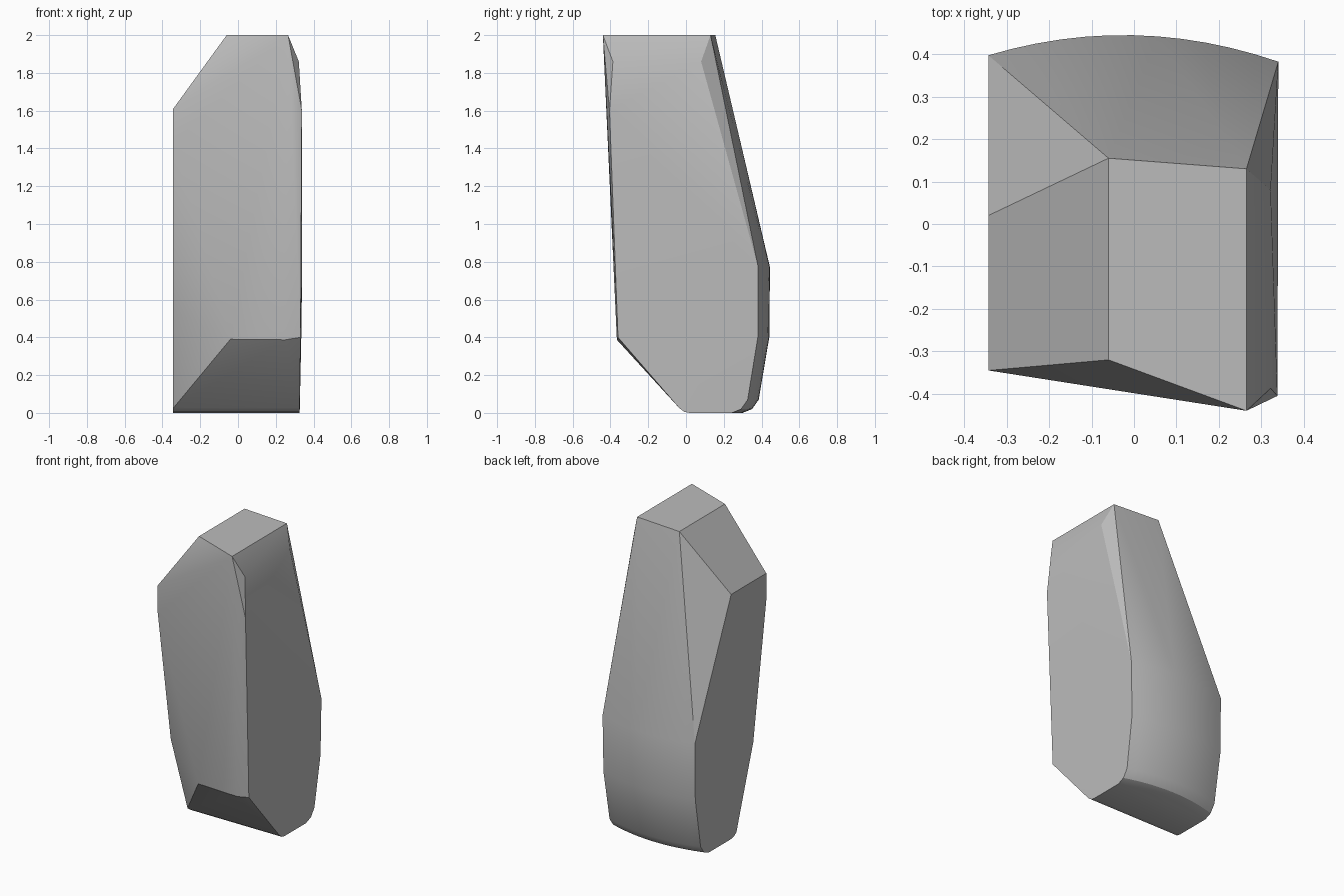
import bpy
import bmesh
import math

cube = bpy.data.objects.get("Cube")
if cube:
    bpy.data.objects.remove(cube, do_unlink=True)

# Plain stone grey
grey = bpy.data.materials.new("stone_grey")
grey.use_nodes = True
colour = (0.5, 0.5, 0.5, 1)
grey.diffuse_color = colour
grey.node_tree.nodes["Principled BSDF"].inputs["Base Color"].default_value = colour

LEFT, RIGHT = -0.343, 0.34

# Flat crown and its sloping shoulders
crown = [(-0.06, -0.32, 2), (0.265, -0.44, 2), (0.265, 0.13, 2), (-0.06, 0.155, 2)]
shoulders = [(LEFT, -0.345, 1.61), (LEFT, 0.02, 1.61),
             (0.322, -0.387, 1.86), (0.322, 0.08, 1.86), (0.338, -0.405, 1.6)]

# Front edges and the undercut slope at the foot
front = [(LEFT, -0.345, 1.43), (LEFT, -0.21, 0.55),
         (-0.04, -0.357, 0.39), (0.25, -0.366, 0.387), (0.331, -0.36, 0.4)]
foot = [(x, y, z) for x in (LEFT, 0.326)
        for y, z in ((-0.035, 0.025), (-0.01, 0.006), (0.02, 0))]


# Bowed back: one shallow arc repeated at each level, tucked in towards the base
def back_y(x):
    return 0.445 - 0.47 * (x + 0.025) ** 2


back = []
STEPS = 12
for z, inset, right in ((0.77, 0, RIGHT), (0.4, 0.004, 0.335), (0.07, 0.06, 0.328),
                        (0.02, 0.095, 0.327), (0, 0.145, 0.326)):
    for i in range(STEPS + 1):
        x = LEFT + (right - LEFT) * i / STEPS
        back.append((x, back_y(x) - inset, z))

# Skin the corner points as one solid boulder
bm = bmesh.new()
for point in crown + shoulders + front + foot + back:
    bm.verts.new(point)
hull = bmesh.ops.convex_hull(bm, input=bm.verts[:])
loose = {g for g in hull["geom_interior"] + hull["geom_unused"]
         if isinstance(g, bmesh.types.BMVert)}
bmesh.ops.delete(bm, geom=list(loose), context="VERTS")
bmesh.ops.dissolve_limit(bm, angle_limit=math.radians(0.5), verts=bm.verts[:], edges=bm.edges[:])
bmesh.ops.recalc_face_normals(bm, faces=bm.faces[:])

mesh = bpy.data.meshes.new("boulder")
bm.to_mesh(mesh)
bm.free()
mesh.materials.append(grey)
boulder = bpy.data.objects.new("boulder", mesh)
bpy.context.collection.objects.link(boulder)

# Smooth the bowed back while keeping the cut edges crisp
bpy.ops.object.select_all(action="DESELECT")
boulder.select_set(True)
bpy.context.view_layer.objects.active = boulder
bpy.ops.object.shade_smooth_by_angle(angle=math.radians(30))
